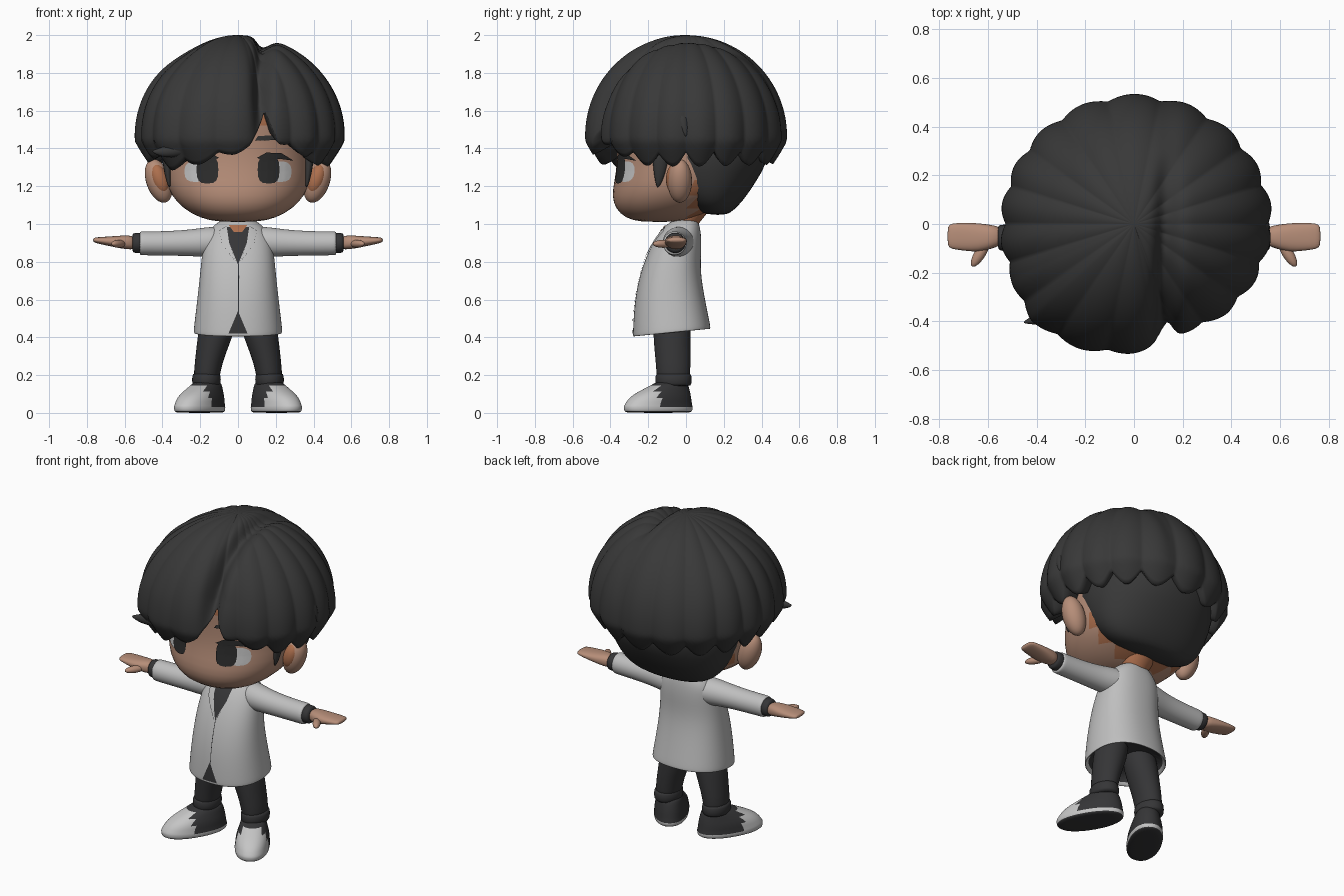
import bpy, bmesh
from math import sin, cos, acos, pi, radians, degrees, exp
from mathutils import Vector
from mathutils.bvhtree import BVHTree

cube = bpy.data.objects.get("Cube")
if cube:
    bpy.data.objects.remove(cube)


def material(name, r, g, b):
    m = bpy.data.materials.new(name)
    m.use_nodes = True
    m.diffuse_color = (r, g, b, 1)
    m.node_tree.nodes["Principled BSDF"].inputs["Base Color"].default_value = (r, g, b, 1)
    return m


HAIR = material("charcoal hair", .04, .04, .04)
CLOTH = material("dark cloth", .036, .036, .038)
SKIN = material("skin", .47, .27, .19)
BLUSH = material("warm skin", .42, .16, .075)
COAT = material("pale grey coat", .52, .52, .52)
WHITE = material("off white", .56, .56, .56)
EYE = material("eye black", .025, .025, .025)


def finish(bm, name, mats, rule=None, subsurf=0):
    bmesh.ops.remove_doubles(bm, verts=bm.verts, dist=1e-5)
    bmesh.ops.recalc_face_normals(bm, faces=bm.faces)
    for f in bm.faces:
        f.smooth = True
        if rule:
            f.material_index = rule(f.calc_center_median())
    me = bpy.data.meshes.new(name)
    bm.to_mesh(me)
    bm.free()
    for m in mats:
        me.materials.append(m)
    ob = bpy.data.objects.new(name, me)
    bpy.context.collection.objects.link(ob)
    if subsurf:
        ob.modifiers.new("smooth", "SUBSURF").levels = subsurf
        ob.modifiers["smooth"].render_levels = subsurf
    return ob


def skin_rows(bm, rows):
    n = len(rows[0])
    for a, b in zip(rows, rows[1:]):
        for i in range(n):
            j = (i + 1) % n
            bm.faces.new((a[i], a[j], b[j], b[i]))


def oval(cx, cy, rx, ry, power=2.0, n=16):
    """Points of a circle that squares off as the power rises."""
    pts = []
    for i in range(n):
        c, s = cos(2 * pi * i / n), sin(2 * pi * i / n)
        pts.append((cx + rx * abs(c) ** (2 / power) * (1 if c > 0 else -1),
                    cy + ry * abs(s) ** (2 / power) * (1 if s > 0 else -1)))
    return pts


def loft(name, rings, mats, axis="z", n=24, power=2.0, rule=None, subsurf=1, tweak=None):
    """Rings are (position, centre1, centre2, radius1, radius2) along an axis."""
    bm = bmesh.new()
    rows = []
    for p, *shape in rings:
        row = []
        for u, v in oval(*shape, power, n):
            co = Vector((u, v, p) if axis == "z" else (p, u, v))
            row.append(bm.verts.new(tweak(co) if tweak else co))
        rows.append(row)
    skin_rows(bm, rows)
    bm.faces.new(rows[0])
    bm.faces.new(rows[-1])
    return finish(bm, name, mats, rule, subsurf)


def ellipsoid(name, loc, radii, mat, rot=(0, 0, 0)):
    bm = bmesh.new()
    bmesh.ops.create_uvsphere(bm, u_segments=24, v_segments=16, radius=1)
    for v in bm.verts:
        v.co = Vector(a * b for a, b in zip(v.co, radii))
    ob = finish(bm, name, [mat])
    ob.location, ob.rotation_euler = loc, rot


def surface(ob):
    dg = bpy.context.evaluated_depsgraph_get()
    dg.update()
    return BVHTree.FromObject(ob, dg)


def plate(name, tree, pts, mat, lift=.005, flip=1):
    """Thin painted shape projected on to the front of a surface."""
    edge = []
    for a, b in zip(pts, pts[1:] + pts[:1]):
        edge += [Vector(a).lerp(Vector(b), k / 4) for k in range(4)]
    mid = sum(edge, Vector((0, 0))) / len(edge)
    bm = bmesh.new()
    rows = []
    for k in range(7):
        row = []
        for e in edge:
            q = mid.lerp(e, max(k / 6, .01))
            hit = tree.ray_cast(Vector((q.x * flip, -2, q.y)), Vector((0, 1, 0)))[0]
            y = hit.y if hit else -.2
            row.append(bm.verts.new((q.x * flip, y - lift, q.y)))
        rows.append(row)
    skin_rows(bm, rows)
    bm.faces.new(rows[0])
    ob = finish(bm, name, [mat])
    if sum(p.normal.y for p in ob.data.polygons) > 0:
        ob.data.flip_normals()


# Head with warm skin under the parting and behind the jaw, neck, cropped nape
head = loft("head", [(1.01, 0, -.14, .1, .1), (1.03, 0, -.14, .2, .18), (1.08, 0, -.11, .29, .265),
                     (1.15, 0, -.06, .355, .335), (1.23, 0, -.03, .385, .35), (1.33, 0, 0, .39, .365),
                     (1.45, 0, 0, .4, .37), (1.52, 0, 0, .4, .376), (1.6, 0, 0, .4, .38),
                     (1.75, 0, 0, .3, .3)], [SKIN, BLUSH], n=32, power=2.15,
            rule=lambda c: int((c.y > .02 and c.z < 1.2) or c.z > 1.52))
loft("neck", [(.93, 0, -.02, .065, .06), (1.0, 0, -.01, .065, .065), (1.12, 0, .06, .15, .12)], [BLUSH])
loft("nape_hair", [(1.048, 0, .17, .16, .045), (1.07, 0, .145, .26, .105), (1.12, 0, .13, .325, .17),
                   (1.2, 0, .115, .372, .242), (1.35, 0, .1, .41, .35), (1.5, 0, .08, .42, .38)],
     [HAIR], n=32, power=2.1)

# Hair shell: direction in degrees, height of lower edge, fullness
EDGE = [(-180, 1.35, .98), (-155, 1.39, 1.0), (-136, 1.32, 1.06), (-120, 1.33, 1.05),
        (-105, 1.36, 1.03), (-92, 1.385, 1.0), (-83, 1.42, .97), (-78, 1.48, .95), (-74, 1.57, .92),
        (-71.5, 1.64, .9), (-69, 1.53, .91), (-65, 1.44, .92), (-58, 1.41, .94), (-45, 1.38, .97),
        (-30, 1.34, .99), (0, 1.35, 1.02), (90, 1.36, 1.0), (180, 1.35, .98)]


def edge_at(deg):
    for (a, z0, s0), (b, z1, s1) in zip(EDGE, EDGE[1:]):
        if a <= deg <= b:
            k = (deg - a) / (b - a)
            return z0 + (z1 - z0) * k, s0 + (s1 - s0) * k


LOCKS, COLS, ROWS, MID, TALL = 18, 324, 44, 1.47, .53
bm = bmesh.new()
grid = [[] for _ in range(ROWS + 3)]
for i in range(COLS):
    ang = -pi + 2 * pi * i / COLS
    low, full = edge_at(degrees(ang))
    tip = abs(sin(LOCKS * ang / 2 + .6 * sin(2 * ang)))
    low -= (.07 - .04 * max(0, -sin(ang))) * (tip - .4)
    last = acos((low - MID) / TALL)
    for k in range(ROWS + 1):
        t = k / ROWS
        phi = last * t
        r = 1 + (full - 1) * min(1, 1.4 * t) + .042 * t * (tip - .75)
        x, y, z = .555 * sin(phi) * cos(ang), .53 * sin(phi) * sin(ang), cos(phi) * TALL
        # parting groove, deepest towards the front, and a slope to the right
        fade = min(1, max(.12, 1 - (y + .05) / .4)) * min(1, max(0, (z + .1) / .3))
        r -= .13 * fade * exp(-((x - .14) / .045) ** 2)
        r -= .035 * exp(-((x + .3) / .16) ** 2) * max(0, z) / TALL
        # locks curl in close to their tips
        tuck = 1 - .09 * max(0, (-.06 - cos(phi)) / .2)
        grid[k].append(bm.verts.new((x * r * tuck, y * r * tuck, MID + z * r)))
    rim = grid[ROWS][-1].co
    for k, (s, up) in enumerate(((.91, .02), (.7, .08))):
        grid[ROWS + 1 + k].append(bm.verts.new((rim.x * s, rim.y * s, rim.z + up)))
skin_rows(bm, grid)
finish(bm, "hair", [HAIR])

# Flicked lock at the fringe corner and a loose lock on the other side
loft("fringe_tip", [(-.455, -.405, 1.385, .004, .004), (-.42, -.395, 1.38, .018, .022),
                    (-.35, -.385, 1.385, .035, .04), (-.22, -.4, 1.42, .045, .05)],
     [HAIR], axis="x", n=12)
loft("loose_lock", [(1.46, .55, .0, .004, .005), (1.51, .545, -.01, .018, .025),
                    (1.6, .52, -.03, .03, .04)], [HAIR], n=12)

# Painted face, ears and sideburns
face = surface(head)
for s, side in ((1, "left"), (-1, "right")):
    plate(side + "_eye_white", face, oval(.225, 1.277, .059, .055, 2.6), WHITE, .004, s)
    plate(side + "_iris", face, oval(.162, 1.287, .058, .073, 3.0), EYE, .008, s)
    plate(side + "_lash", face, [(.1, 1.35), (.15, 1.378), (.23, 1.375), (.295, 1.335),
                                 (.22, 1.345), (.13, 1.34)], EYE, .009, s)
    plate(side + "_brow", face, [(.09, 1.442), (.105, 1.465), (.2, 1.471), (.255, 1.442), (.2, 1.444)],
          HAIR, .008, s)
    ellipsoid(side + "_ear", (s * .42, -.033, 1.228), (.066, .065, .12), SKIN, (0, s * .33, 0))
    ellipsoid(side + "_inner_ear", (s * .415, -.061, 1.237), (.046, .045, .084), BLUSH, (0, s * .33, 0))
    loft(side + "_sideburn", [(1.19, s * .362, -.15, .004, .005), (1.25, s * .372, -.14, .018, .03),
                              (1.42, s * .38, -.13, .035, .06)], [HAIR], n=12)


# Coat with a dark lining under a hem that rises to the back
def hem(co):
    co.z += .1 * (co.y + .08) * min(1, max(0, (.65 - co.z) / .2))
    return co


coat = loft("coat", [(.5, 0, -.075, .18, .16), (.43, 0, -.075, .218, .19), (.42, 0, -.075, .236, .206),
                     (.44, 0, -.076, .236, .206), (.6, 0, -.087, .216, .187), (.75, 0, -.083, .2, .158),
                     (.87, 0, -.055, .188, .138), (.95, 0, -.032, .17, .112), (1.0, 0, -.015, .12, .085),
                     (1.03, 0, 0, .075, .055)], [COAT, CLOTH], n=32, power=2.3, subsurf=2, tweak=hem,
            rule=lambda c: int(.425 < c.z < .55 and (c.x / .21) ** 2 + ((c.y + .075) / .185) ** 2 < .98))
front = surface(coat)
plate("shirt", front, [(-.062, .985), (.062, .985), (.055, .92), (0, .785), (-.055, .92)], CLOTH, .004)
plate("bare_throat", front, [(-.05, .995), (.05, .995), (.022, .958), (-.022, .958)], BLUSH, .007)
plate("coat_slit", front, [(0, .54), (.025, .48), (.05, .421), (-.05, .421), (-.025, .48)], CLOTH)
plate("coat_seam", front, [(0, .79), (.004, .79), (.004, .53), (0, .53)], CLOTH, .003)

# Limbs, built once for each side
for s, side in ((1, "left"), (-1, "right")):
    plate(side + "_lapel", front, [(.06, .99), (.1, .965), (.087, .9), (.005, .785), (.045, .89)],
          COAT, .008, s)
    loft(side + "_sleeve", [(s * .06, -.03, .905, .085, .08), (s * .15, -.042, .905, .083, .082),
                            (s * .25, -.053, .9, .07, .07), (s * .4, -.058, .897, .064, .064),
                            (s * .515, -.06, .898, .063, .064), (s * .522, -.06, .898, .061, .062)],
         [COAT], axis="x", subsurf=2)
    loft(side + "_cuff", [(s * .5, -.058, .9, .05, .05), (s * .515, -.058, .9, .055, .055),
                          (s * .55, -.056, .9, .055, .054), (s * .562, -.055, .9, .046, .046)],
         [CLOTH], axis="x")
    loft(side + "_hand", [(s * .54, -.05, .9, .038, .036), (s * .59, -.053, .903, .05, .038),
                          (s * .64, -.056, .906, .06, .031), (s * .7, -.052, .91, .058, .023),
                          (s * .75, -.05, .914, .053, .016), (s * .768, -.05, .915, .043, .01)],
         [SKIN], axis="x", power=2.4)
    ellipsoid(side + "_thumb", (s * .632, -.12, .895), (.023, .064, .021), SKIN, (0, 0, s * .55))
    loft(side + "_trouser_leg", [(.13, s * .167, -.066, .066, .086), (.22, s * .165, -.067, .07, .09),
                                 (.32, s * .143, -.07, .08, .096), (.42, s * .117, -.075, .096, .1),
                                 (.56, s * .09, -.075, .1, .1)], [CLOTH])
    loft(side + "_trouser_cuff", [(.14, s * .167, -.066, .068, .088), (.15, s * .167, -.066, .077, .097),
                                  (.2, s * .167, -.066, .077, .097), (.212, s * .167, -.066, .068, .088)],
         [CLOTH])
    shoe = loft(side + "_shoe", [(0, 0, 0, .09, .188), (.006, 0, 0, .098, .198), (.034, 0, 0, .101, .202),
                                 (.04, 0, 0, .097, .197), (.08, 0, .01, .096, .182),
                                 (.115, 0, .038, .082, .147), (.145, 0, .07, .072, .105),
                                 (.17, 0, .085, .06, .08)], [WHITE, CLOTH], n=32, power=2.2,
                rule=lambda c: int(c.z < .005 or (c.z > .036 and c.y + .25 * abs(c.x) > -.025)))
    shoe.location = (s * .203, -.147, 0)
    shoe.rotation_euler = (0, 0, s * radians(30))
